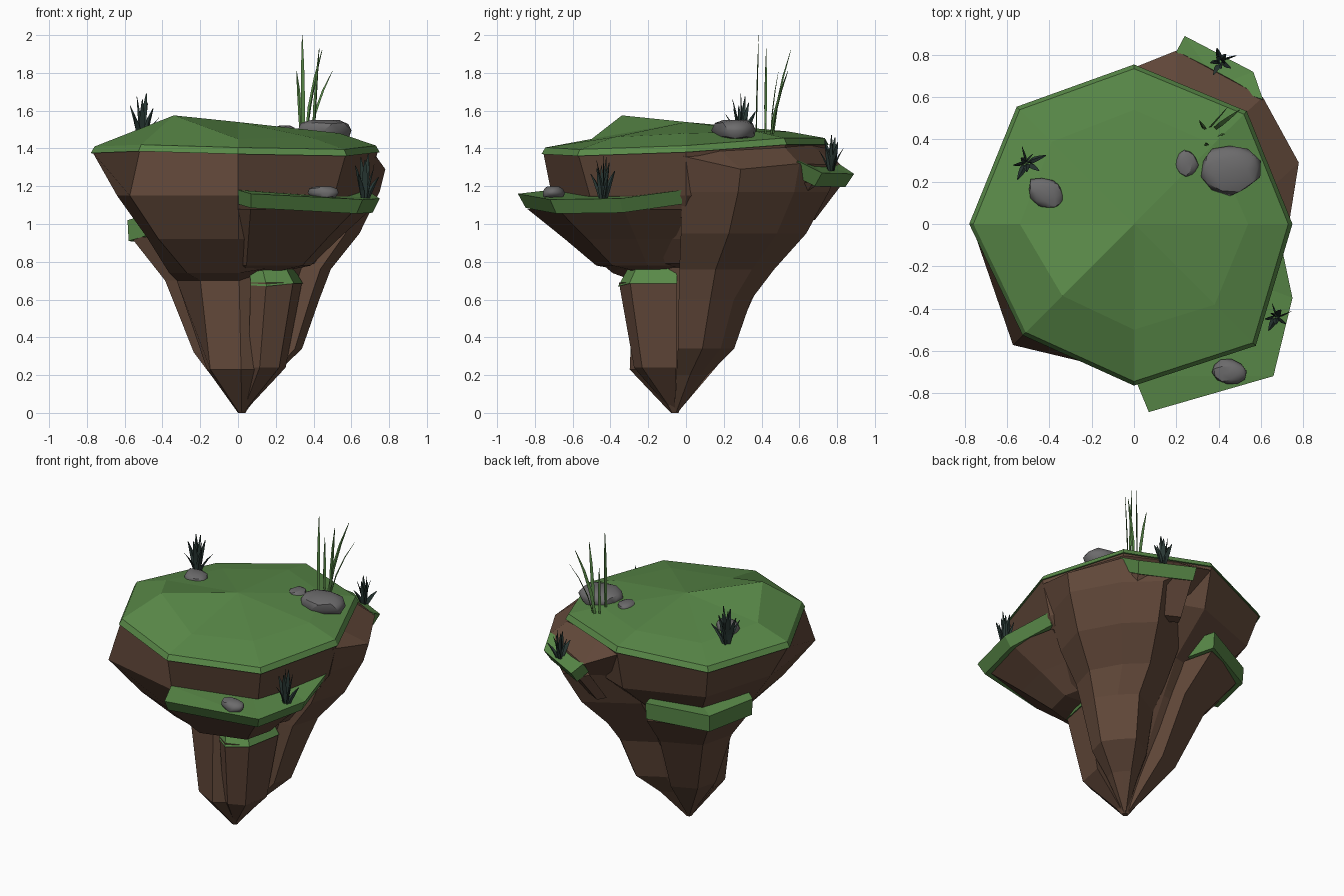
import bpy, bmesh, math, random
from mathutils import Vector

cube = bpy.data.objects.get("Cube")
if cube:
    bpy.data.objects.remove(cube, do_unlink=True)
random.seed(4)
TIP = Vector((0.02, -0.06, 0))


def material(name, rgb):
    m = bpy.data.materials.new(name)
    m.use_nodes = True
    m.diffuse_color = (*rgb, 1)
    m.node_tree.nodes["Principled BSDF"].inputs["Base Color"].default_value = (*rgb, 1)
    return m


GRASS = material("grass green", (0.10, 0.25, 0.065))
EARTH = material("earth brown", (0.125, 0.067, 0.043))
STONE = material("stone grey", (0.15, 0.147, 0.15))
LEAF = material("dark leaf green", (0.022, 0.04, 0.035))


def add_loft(bm, rings):
    """Skin a stack of equal-length rings and cap both ends."""
    rows = [[bm.verts.new(p) for p in ring] for ring in rings]
    n = len(rows[0])
    for a, b in zip(rows, rows[1:]):
        for i in range(n):
            j = (i + 1) % n
            bm.faces.new((a[i], a[j], b[j], b[i]))
    caps = [bm.faces.new(rows[0][::-1]), bm.faces.new(rows[-1])]
    bmesh.ops.triangulate(bm, faces=caps)


def finish(bm, name, mat):
    bmesh.ops.remove_doubles(bm, verts=bm.verts, dist=0.0005)
    bmesh.ops.recalc_face_normals(bm, faces=bm.faces)
    mesh = bpy.data.meshes.new(name)
    bm.to_mesh(mesh)
    bm.free()
    mesh.materials.append(mat)
    ob = bpy.data.objects.new(name, mesh)
    bpy.context.collection.objects.link(ob)
    return ob


def loft(name, rings, mat):
    bm = bmesh.new()
    add_loft(bm, rings)
    return finish(bm, name, mat)


def octagon(radii, heights, centre=(0, 0)):
    return [Vector((centre[0] + r * math.cos(i * math.pi / 4),
                    centre[1] + r * math.sin(i * math.pi / 4), z))
            for i, (r, z) in enumerate(zip(radii, heights))]


def shrink(outline, s, z):
    """Outline scaled toward the tip axis at a flat height."""
    return [Vector((TIP.x + (p[0] - TIP.x) * s, TIP.y + (p[1] - TIP.y) * s, z)) for p in outline]


def buttress(name, outline, steps):
    """Rock mass running from an outline down toward the tip."""
    loft(name, [shrink(outline, s, z) for z, s in steps], EARTH)


def turf(name, outline, thick, inset):
    """Grass slab; its underside is the outline scaled by inset."""
    low = shrink(outline, inset, 0)
    for p, q in zip(low, outline):
        p.z = q[2] - thick
    loft(name, [low, [Vector(p) for p in outline]], GRASS)


# Main grass cap with a low off-centre mound
rim = (0.75, 0.755, 0.755, 0.785, 0.78, 0.745, 0.765, 0.815)
rim_z = (1.38, 1.42, 1.42, 1.355, 1.375, 1.385, 1.37, 1.36)
mound_r = (0.54, 0.53, 0.54, 0.55, 0.54, 0.48, 0.5, 0.54)
mound_z = (1.48, 1.49, 1.49, 1.45, 1.48, 1.575, 1.45, 1.46)
loft("grass_cap", [
    octagon(rim, rim_z),
    octagon([r - 0.02 for r in rim], [z + 0.035 for z in rim_z]),
    octagon(mound_r, mound_z),
    [Vector((0, 0, 1.54))] * 8], GRASS)

# Main rock body, overhanging a narrower stem that tapers to the tip
body = [octagon([r - 0.01 for r in rim], [z + 0.005 for z in rim_z])]
for z, lift, c, radii in (
        (1.15, 0, 0.0, (0.68, 0.7, 0.68, 0.7, 0.64, 0.81, 0.71, 0.72)),
        (0.92, 0, 0.2, (0.5, 0.48, 0.42, 0.48, 0.48, 0.6, 0.59, 0.58)),
        (0.74, 0.05, 0.3, (0.4, 0.38, 0.33, 0.4, 0.37, 0.39, 0.37, 0.42)),
        (0.70, 0.07, 0.3, (0.34, 0.34, 0.31, 0.38, 0.33, 0.29, 0.26, 0.28)),
        (0.23, 0, 0.8, (0.14, 0.17, 0.1, 0.16, 0.18, 0.23, 0.25, 0.21)),
        (0.0, 0, 1.0, (0.02,) * 8)):
    heights = [z + lift * (i in (0, 7)) for i in range(8)]
    body.append(octagon(radii, heights, (TIP.x * c, TIP.y * c)))
loft("rock_body", body, EARTH)

# Large shoulder at the back, sloping out from under the cap into a keel
inner = ((0.69, 0.0, 1.38), (0.66, 0.18, 1.39), (0.5, 0.5, 1.43), (0.2, 0.64, 1.43),
         (0.02, 0.7, 1.42), (0.0, 0.4, 1.4), (0.0, 0.2, 1.4), (0.2, 0.0, 1.4))
shoulder = ((0.73, -0.02, 1.36), (0.78, 0.29, 1.29), (0.61, 0.6, 1.32), (0.2, 0.82, 1.31),
            (0, 0.74, 1.4), (0.0, 0.4, 1.3), (0.0, 0.2, 1.3), (0.2, 0.0, 1.3))
keel = ((0.69, -0.02),) + shoulder[1:3] + ((0.41, 0.79), (0.02, 0.56)) + shoulder[5:]
stem = keel[:2] + ((0.62, 0.52), (0.44, 0.69), (0.06, 0.48)) + keel[5:]
loft("back_shoulder",
     [[Vector(p) for p in inner], [Vector(p) for p in shoulder]] +
     [shrink(keel, s, z) for z, s in ((1.17, 0.96), (0.95, 0.82), (0.76, 0.62))] +
     [shrink(stem, s, z) for z, s in ((0.6, 0.54), (0.34, 0.42), (0.2, 0.23), (0, 0.02))],
     EARTH)
back_ledge = ((0.61, 0.59, 1.335), (0.565, 0.72, 1.27), (0.24, 0.89, 1.265),
              (0.2, 0.815, 1.315), (0.4, 0.66, 1.325))
turf("back_ledge_turf", back_ledge, 0.07, 0.95)
buttress("back_ledge_rock", back_ledge, ((1.22, 0.94), (1.02, 0.78)))

# Wide front ledge
front_ledge = ((0.0, -0.72, 1.18), (0.07, -0.89, 1.16), (0.66, -0.72, 1.13),
               (0.75, -0.35, 1.135), (0.68, -0.02, 1.18), (0.1, -0.1, 1.18))
turf("front_ledge_turf", front_ledge, 0.075, 0.95)
buttress("front_ledge_rock", front_ledge,
         ((1.08, 0.94), (0.92, 0.70), (0.78, 0.5), (0.75, 0.3)))

# Small low ledge on the front column, with a sloping grass skirt
low_ledge = ((0.06, -0.26, 0.765), (0.13, -0.31, 0.76), (0.25, -0.26, 0.775),
             (0.29, -0.05, 0.775), (0.1, -0.08, 0.77))
turf("low_ledge_turf", low_ledge, 0.09, 1.2)
buttress("low_ledge_rock", low_ledge, ((0.69, 1.18), (0.24, 0.86), (0, 0.03)))

# Ledge on the other side
side_ledge = ((0.0, 0.1, 1.06), (-0.13, 0.62, 1.06), (-0.5, 0.46, 1.01),
              (-0.585, 0.12, 1.02), (-0.42, 0.0, 1.07))
turf("side_ledge_turf", side_ledge, 0.11, 0.99)
buttress("side_ledge_rock", side_ledge, ((0.93, 0.97), (0.70, 0.67), (0.32, 0.42), (0, 0.02)))


# Loose stones
def stone(name, centre, size, turn):
    bm = bmesh.new()
    bmesh.ops.create_icosphere(bm, subdivisions=2, radius=1)
    for v in bm.verts:
        v.co *= random.uniform(0.9, 1.08)
        v.co.z = max(-0.6, min(0.75, v.co.z))
    ob = finish(bm, name, STONE)
    ob.location, ob.scale, ob.rotation_euler.z = centre, size, turn
    bpy.ops.object.select_all(action='DESELECT')
    ob.select_set(True)
    bpy.context.view_layer.objects.active = ob
    bpy.ops.object.shade_smooth_by_angle(angle=math.radians(35))


stone("large_stone", (0.455, 0.26, 1.495), (0.145, 0.12, 0.075), 0)
stone("small_stone", (0.25, 0.285, 1.495), (0.055, 0.068, 0.035), 0.2)
stone("side_stone", (-0.415, 0.145, 1.475), (0.095, 0.07, 0.05), -0.5)
stone("ledge_stone", (0.45, -0.7, 1.165), (0.08, 0.06, 0.045), -0.2)


# Blades of grass: bent, tapered triangular strips
def add_blade(bm, base, tip, width, bend):
    base, tip = Vector(base), Vector(tip)
    lean = Vector((tip.x - base.x, tip.y - base.y, 0))
    turn = random.uniform(0, math.tau)
    rings = []
    for t, w in ((0, 0.7), (0.35, 1), (0.7, 0.75), (1, 0.15)):
        c = base.lerp(tip, t) - lean * bend * math.sin(t * math.pi)
        rings.append([c + Vector((math.cos(a + turn) * k, math.sin(a + turn) * k, 0)) * w * width
                      for a, k in ((0, 1), (math.pi / 2, 0.5), (math.pi, 1))])
    add_loft(bm, rings)


def clump(name, centre, height, spread):
    bm = bmesh.new()
    for i in range(9):
        a = i * 2.4
        r = spread * (0.25 + 0.75 * i / 8)
        out = Vector((math.cos(a), math.sin(a), 0))
        h = height * (1 - 0.5 * i / 8)
        c = Vector(centre)
        add_blade(bm, c + out * r * 0.2, c + out * r + Vector((0, 0, h)), 0.016, 0.15)
    finish(bm, name, LEAF)


clump("side_tuft", (-0.51, 0.29, 1.44), 0.25, 0.1)
clump("ledge_tuft", (0.67, -0.44, 1.13), 0.24, 0.08)
clump("back_tuft", (0.41, 0.77, 1.28), 0.19, 0.08)

# Tall reeds behind the large stone
reeds = bmesh.new()
for base, tip in (((0.345, 0.37, 1.46), (0.34, 0.385, 2.0)),
                  ((0.36, 0.46, 1.46), (0.445, 0.555, 1.92)),
                  ((0.335, 0.45, 1.46), (0.31, 0.49, 1.81)),
                  ((0.38, 0.45, 1.46), (0.5, 0.54, 1.81)),
                  ((0.40, 0.42, 1.46), (0.43, 0.425, 1.93))):
    add_blade(reeds, base, tip, 0.011, 0.15)
finish(reeds, "tall_reeds", GRASS)
